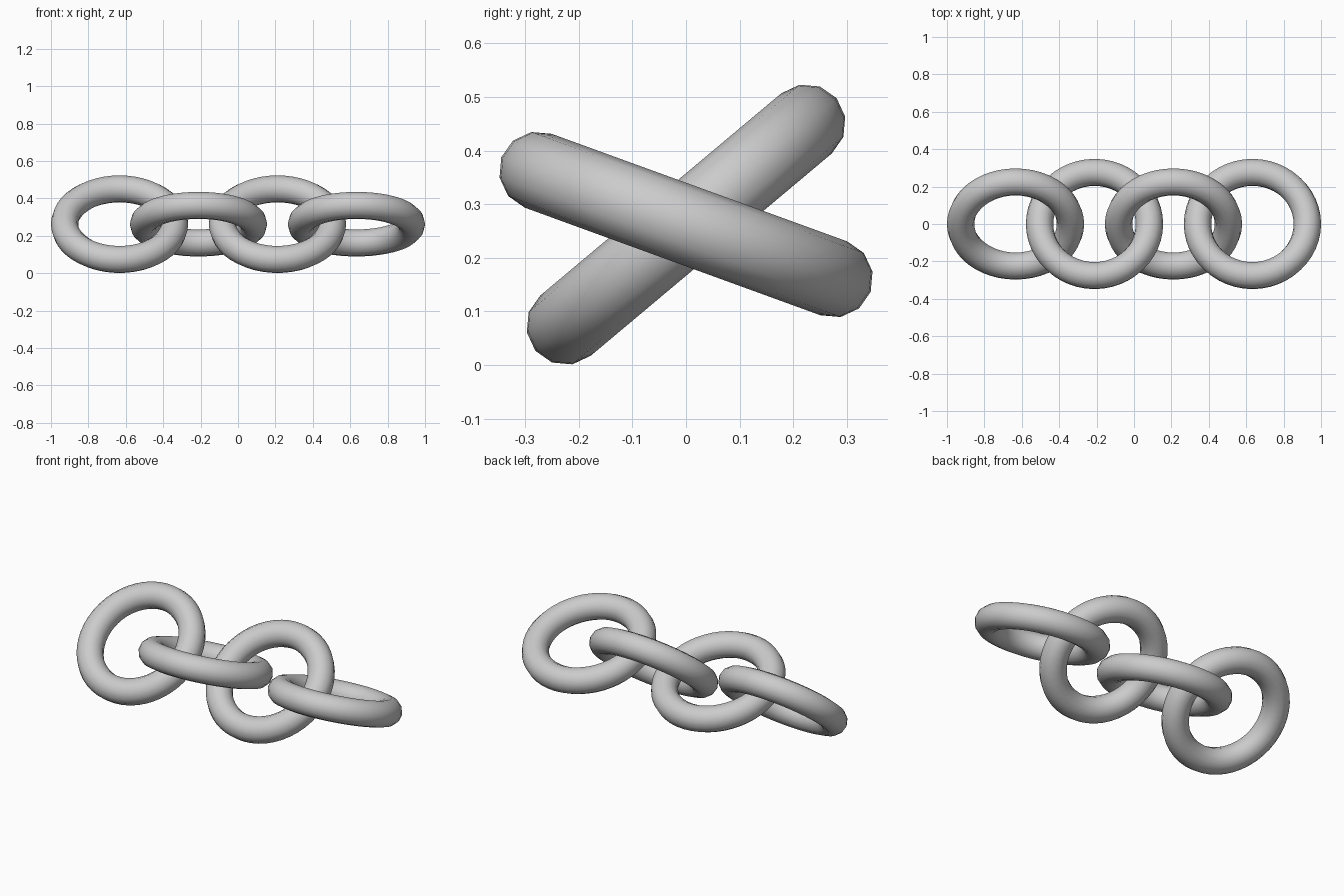
import bpy
from math import radians

if "Cube" in bpy.data.objects:
    bpy.data.objects.remove(bpy.data.objects["Cube"])

MAJOR, MINOR = 0.2935, 0.0733
SPACING = 0.4222
CENTER_Z = 0.262


# One round link, tilted about the chain's axis
def link(index):
    tilt = 40 if index % 2 == 0 else -20
    bpy.ops.mesh.primitive_torus_add(
        major_segments=48, minor_segments=12,
        major_radius=MAJOR, minor_radius=MINOR,
        location=((index - 1.5) * SPACING, 0, CENTER_Z),
        rotation=(radians(tilt), 0, 0))
    ob = bpy.context.object
    ob.name = f"chain_link_{index + 1}"
    bpy.ops.object.shade_smooth()


# Four interlocked links with alternating tilt
for i in range(4):
    link(i)
